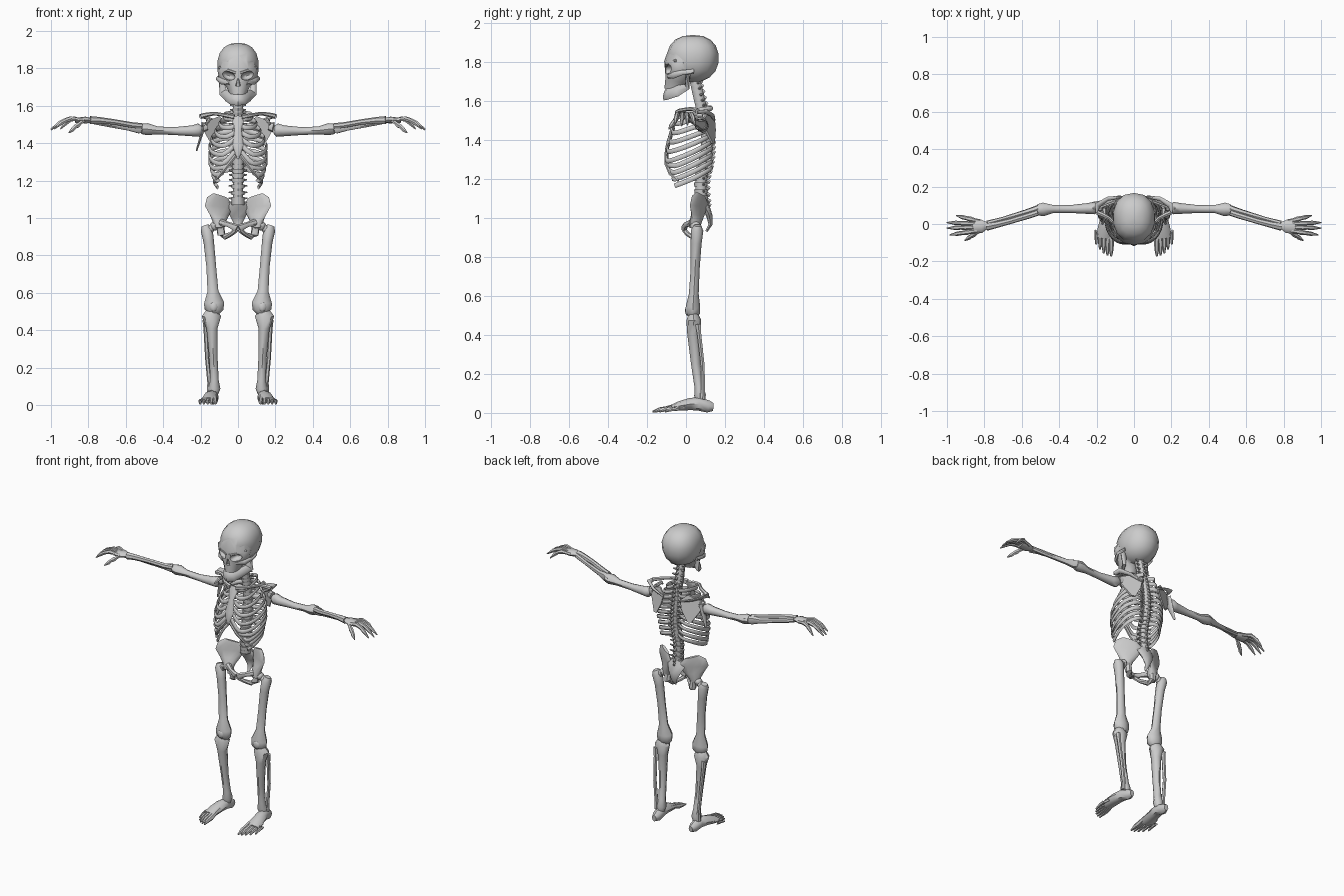
import bpy, bmesh, math
from mathutils import Vector, Matrix

bone = bpy.data.materials.new("bone_grey")
bone.diffuse_color = (0.6, 0.6, 0.6, 1)


def finish(bm, name, angle=45):
    bmesh.ops.recalc_face_normals(bm, faces=bm.faces)
    me = bpy.data.meshes.new(name)
    bm.to_mesh(me)
    bm.free()
    ob = bpy.data.objects.new(name, me)
    bpy.context.collection.objects.link(ob)
    me.materials.append(bone)
    smooth(ob, angle)
    return ob


def smooth(ob, angle=45):
    bpy.ops.object.select_all(action='DESELECT')
    ob.select_set(True)
    bpy.context.view_layer.objects.active = ob
    bpy.ops.object.shade_smooth_by_angle(angle=math.radians(angle))


def spline(pts, n):
    """Catmull-Rom refinement of a list of equal-length tuples."""
    out = []
    for i in range(len(pts) - 1):
        p = [pts[max(i - 1, 0)], pts[i], pts[i + 1], pts[min(i + 2, len(pts) - 1)]]
        for k in range(n):
            t = k / n
            out.append(tuple(0.5 * (2 * b + (c - a) * t + (2 * a - 5 * b + 4 * c - d) * t * t
                                    + (3 * b - a - 3 * c + d) * t ** 3) for a, b, c, d in zip(*p)))
    return out + [pts[-1]]


def loft(bm, pts, hint=(1, 0, 0), sides=8, s=1, n=1):
    """Tube through (x, y, z, a, b): half-width a along hint, b across; s=-1 mirrors x."""
    if n > 1:
        pts = spline(pts, n)
    P = [Vector((s * p[0], p[1], p[2])) for p in pts]
    hint = Vector((s * hint[0], hint[1], hint[2]))
    rings = []
    for i, p in enumerate(pts):
        t = (P[min(i + 1, len(P) - 1)] - P[max(i - 1, 0)]).normalized()
        u = (hint - t * hint.dot(t)).normalized()
        v = t.cross(u)
        a, b = p[3], p[-1]
        rings.append([bm.verts.new(P[i] + u * a * math.cos(q) + v * b * math.sin(q))
                      for q in (2 * math.pi * k / sides for k in range(sides))])
    for r0, r1 in zip(rings, rings[1:]):
        for k in range(sides):
            j = (k + 1) % sides
            bm.faces.new((r0[k], r0[j], r1[j], r1[k]))
    bm.faces.new(rings[0])
    bm.faces.new(rings[-1])


def ball(bm, c, r, rot=0, seg=12, rings=8):
    m = Matrix.Translation(c) @ Matrix.Rotation(rot, 4, 'Y') @ Matrix.Diagonal((*r, 1))
    return bmesh.ops.create_uvsphere(bm, u_segments=seg, v_segments=rings, radius=1, matrix=m)["verts"]


def plate(bm, pts, off):
    a = [bm.verts.new(p) for p in pts]
    b = [bm.verts.new(Vector(p) + Vector(off)) for p in pts]
    bm.faces.new(a)
    bm.faces.new(b[::-1])
    for i in range(len(a)):
        j = (i + 1) % len(a)
        bm.faces.new((a[i], a[j], b[j], b[i]))


def boolean(target, tool, op):
    mod = target.modifiers.new("cut", 'BOOLEAN')
    mod.object, mod.operation, mod.solver = tool, op, 'EXACT'
    bpy.context.view_layer.objects.active = target
    bpy.ops.object.modifier_apply(modifier=mod.name)
    bpy.data.objects.remove(tool)


# skull: cranium (slightly squared dome) and face block, with eye sockets and nose opening cut in
bm = bmesh.new()
for v in ball(bm, (0, 0, 0), (1, 1, 1), 0, 14, 9):
    k = 0.86 if v.co.z > -0.1 else 0.95
    d = [math.copysign(abs(c) ** k, c) for c in v.co]
    v.co = (d[0] * 0.113, 0.035 + d[1] * 0.133, 1.815 + d[2] * 0.122)
skull = finish(bm, "skull")
bm = bmesh.new()
loft(bm, [(0, -0.015, 1.85, 0.085, 0.075), (0, -0.03, 1.79, 0.11, 0.083), (0, -0.033, 1.74, 0.1, 0.076),
          (0, -0.052, 1.70, 0.062, 0.058), (0, -0.058, 1.655, 0.042, 0.052)], sides=12)
boolean(skull, finish(bm, "face"), 'UNION')
for s in (1, -1):
    bm = bmesh.new()
    ball(bm, (s * 0.052, -0.105, 1.762), (0.038, 0.055, 0.023), -s * 0.35)
    boolean(skull, finish(bm, "socket_cutter"), 'DIFFERENCE')
bm = bmesh.new()
loft(bm, [(0, -0.115, 1.745, 0.004, 0.02), (0, -0.112, 1.705, 0.018, 0.025)], sides=6)
boolean(skull, finish(bm, "nose_cutter"), 'DIFFERENCE')
smooth(skull)

# brows, cheek arches and lower jaw
bm = bmesh.new()
for s in (1, -1):
    loft(bm, [(0.008, -0.102, 1.775, 0.009), (0.05, -0.097, 1.79, 0.009), (0.1, -0.052, 1.805, 0.008)],
         (0, 0, 1), 6, s)
    loft(bm, [(0.045, -0.088, 1.725, 0.014, 0.01), (0.088, -0.062, 1.732, 0.018, 0.01),
              (0.112, -0.015, 1.745, 0.012, 0.007), (0.104, 0.04, 1.75, 0.012, 0.007)], (0, 0, 1), 6, s)
finish(bm, "brows_and_cheekbones")
bm = bmesh.new()
half = [(0.09, 0.012, 1.75, 0.018, 0.008), (0.08, 0.005, 1.672, 0.026, 0.009),
        (0.056, -0.045, 1.65, 0.029, 0.01), (0.03, -0.092, 1.636, 0.032, 0.012)]
loft(bm, half + [(0, -0.104, 1.634, 0.034, 0.012)] + [(-p[0], *p[1:]) for p in half[::-1]], (0, 0.3, 1))
finish(bm, "lower_jaw")

# spine: vertebra bodies with side and rear processes
column = spline([(1.71, 0.045), (1.6, 0.07), (1.5, 0.095), (1.4, 0.108), (1.3, 0.1), (1.2, 0.077), (1.08, 0.08)], 4)
bm = bmesh.new()
loft(bm, [(0, y, z, 0.026, 0.028) for z, y in column])
for i, (z, y) in enumerate(column):
    r = 0.027 + 0.009 * i / 24
    loft(bm, [(0, y, z + 0.011, r), (0, y, z - 0.011, r * 0.95)])
    loft(bm, [(0, y + 0.01, z, 0.009, 0.013), (0, y + r + 0.011, z - 0.02, 0.005, 0.01)], sides=5)
    for s in (1, -1):
        loft(bm, [(0.01, y + 0.01, z, 0.01), (r + 0.014, y + 0.018, z + 0.004, 0.004)], (0, 0, 1), 5, s)
finish(bm, "spine")

# breastbone
bm = bmesh.new()
loft(bm, [(0, -0.04, 1.545, 0.02, 0.008), (0, -0.045, 1.525, 0.033, 0.01), (0, -0.065, 1.475, 0.018, 0.009),
          (0, -0.09, 1.39, 0.029, 0.009), (0, -0.1, 1.35, 0.018, 0.008), (0, -0.1, 1.315, 0.005, 0.005)])
finish(bm, "breastbone")

for s, side in ((1, "left"), (-1, "right")):
    # ribs: upper ones reach the breastbone, lower ones the rib margin
    bm = bmesh.new()
    for i in range(10):
        zb = 1.565 - 0.034 * i
        w = 0.152 * min(1, 0.5 + 0.14 * i) - 0.008 * max(0, i - 6)
        yf = max(-0.088, -0.03 - 0.013 * i)
        d = min(0.1, 0.035 + 0.013 * i)
        path = [(0.02, 0.105, zb), (w * 0.55, 0.132, zb - 0.005), (w * 0.93, 0.09, zb - d * 0.3),
                (w, 0.02, zb - d * 0.65), (w * 0.85, yf * 0.65, zb - d * 0.95)]
        if i < 6:
            path += [(w * 0.5, yf - 0.012, zb - d), (0.018, -0.042 - 0.0105 * i, 1.525 - 0.034 * i)]
        elif i < 9:
            path += [(0.06 + 0.022 * (i - 6), -0.098 + 0.016 * (i - 6), 1.275 - 0.033 * (i - 6))]
        loft(bm, [(*p, 0.0125, 0.0065) for p in path], (0, 0.15, 1), 6, s, 3)
    loft(bm, [(0.012, -0.1, 1.335, 0.01), (0.06, -0.1, 1.275, 0.01), (0.1, -0.08, 1.225, 0.009),
              (0.128, -0.04, 1.19, 0.007)], (0, 1, 0), 6, s)
    finish(bm, side + "_ribs")

    # collarbone
    bm = bmesh.new()
    loft(bm, [(0.02, -0.045, 1.54, 0.014), (0.075, -0.03, 1.55, 0.01), (0.13, 0.03, 1.558, 0.01),
              (0.195, 0.06, 1.545, 0.014)], (0, 0, 1), 6, s, 2)
    finish(bm, side + "_collarbone")

    # shoulder blade: flat blade, ridge, socket and hook
    bm = bmesh.new()
    plate(bm, [(s * 0.06, 0.138, 1.51), (s * 0.1, 0.115, 1.545), (s * 0.18, 0.085, 1.51), (s * 0.18, 0.09, 1.46),
               (s * 0.135, 0.13, 1.38), (s * 0.112, 0.138, 1.38), (s * 0.075, 0.143, 1.45)], (0, 0.01, 0))
    loft(bm, [(0.065, 0.145, 1.5, 0.006), (0.14, 0.135, 1.525, 0.012, 0.008), (0.195, 0.1, 1.545, 0.018, 0.008),
              (0.2, 0.06, 1.54, 0.012, 0.007)], (0, 1, 0.3), 6, s)
    loft(bm, [(0.165, 0.09, 1.49, 0.02), (0.19, 0.085, 1.485, 0.028, 0.02)], (0, 0, 1), 8, s)
    loft(bm, [(0.16, 0.085, 1.52, 0.012), (0.155, 0.03, 1.525, 0.01), (0.17, 0.0, 1.5, 0.006)], (1, 0, 0), 6, s)
    if s < 0:  # stray outer spur on this side only
        loft(bm, [(0.18, 0.095, 1.5, 0.03, 0.012), (0.2, 0.1, 1.43, 0.022, 0.008), (0.222, 0.11, 1.36, 0.008, 0.005)],
             (0, 1, 0), 6, s)
    finish(bm, side + "_shoulder_blade")

    # arm bones
    bm = bmesh.new()
    loft(bm, [(0.192, 0.085, 1.472, 0.02), (0.21, 0.085, 1.47, 0.036, 0.033), (0.245, 0.083, 1.466, 0.029),
              (0.34, 0.08, 1.465, 0.021), (0.43, 0.08, 1.468, 0.021), (0.485, 0.078, 1.475, 0.032, 0.036),
              (0.515, 0.076, 1.477, 0.028, 0.03)], (0, 0, 1), 8, s)
    finish(bm, side + "_upper_arm")
    bm = bmesh.new()
    loft(bm, [(0.485, 0.095, 1.478, 0.018), (0.53, 0.075, 1.478, 0.028, 0.02), (0.58, 0.06, 1.482, 0.017),
              (0.7, 0.026, 1.5, 0.013), (0.785, 0.003, 1.518, 0.015)], (0, 0, 1), 7, s)
    loft(bm, [(0.515, 0.06, 1.492, 0.016), (0.56, 0.045, 1.495, 0.016), (0.66, 0.015, 1.513, 0.015),
              (0.74, -0.005, 1.522, 0.018), (0.79, -0.015, 1.523, 0.022)], (0, 0, 1), 7, s)
    finish(bm, side + "_forearm")

    # hand: wrist block, four fingers and thumb
    bm = bmesh.new()
    loft(bm, [(0.785, -0.008, 1.522, 0.018, 0.014), (0.815, -0.012, 1.524, 0.036, 0.018),
              (0.87, -0.015, 1.522, 0.038, 0.013)], (0, 1, 0), 8, s)
    for y0, tx, ty, tz in ((0.014, 0.95, 0.045, 1.475), (0.0, 1.0, 0.008, 1.475),
                           (-0.016, 1.0, -0.022, 1.47), (-0.034, 0.985, -0.058, 1.475), (-0.036, 0.905, -0.088, 1.455)):
        x0 = 0.825
        q = lambda f, z, r: (x0 + (tx - x0) * f, y0 + (ty - y0) * f, z, r)
        top = 1.531 if tx > 0.92 else 1.495
        loft(bm, [q(0, 1.523, 0.012), q(0.2, (1.523 + top) / 2, 0.01), q(0.42, top, 0.014),
                  q(0.58, top - 0.008, 0.011), q(0.74, top - 0.022, 0.012), q(1, tz, 0.003)], (0, 1, 0), 6, s)
    finish(bm, side + "_hand")

    # hip bone: flared wing, pubic and sitting branches around an opening
    bm = bmesh.new()
    loft(bm, [(0.1, 0.045, 0.945, 0.028, 0.026), (0.1, 0.05, 0.98, 0.038, 0.028), (0.1, 0.06, 1.015, 0.06, 0.016),
              (0.104, 0.065, 1.06, 0.086, 0.012), (0.1, 0.07, 1.095, 0.078, 0.013), (0.095, 0.075, 1.12, 0.046, 0.009)],
         (0.8, -0.5, 0), 12, s)
    loft(bm, [(0.09, 0.03, 0.975, 0.02), (0.05, 0.0, 0.965, 0.014), (0.006, -0.01, 0.945, 0.022, 0.015)],
         (0, 0, 1), 7, s)
    loft(bm, [(0.095, 0.055, 0.96, 0.022), (0.09, 0.06, 0.915, 0.022), (0.07, 0.04, 0.9, 0.016),
              (0.035, 0.01, 0.915, 0.012), (0.01, -0.008, 0.935, 0.013)], (1, 0.3, 0.3), 7, s)
    finish(bm, side + "_hip_bone")

    # thigh bone with neck and head
    bm = bmesh.new()
    loft(bm, [(0.175, 0.06, 0.96, 0.02), (0.167, 0.057, 0.935, 0.032), (0.156, 0.052, 0.87, 0.028),
              (0.143, 0.047, 0.74, 0.026, 0.023), (0.134, 0.04, 0.61, 0.029, 0.025), (0.128, 0.036, 0.545, 0.054, 0.037),
              (0.128, 0.036, 0.51, 0.05, 0.037), (0.13, 0.036, 0.49, 0.03, 0.022)], (1, 0, 0), 8, s)
    loft(bm, [(0.165, 0.055, 0.925, 0.024), (0.135, 0.052, 0.952, 0.019)], (0, 1, 0), 8, s)
    ball(bm, (s * 0.124, 0.05, 0.957), (0.025, 0.026, 0.025), 0, 8, 6)
    finish(bm, side + "_thigh_bone")

    # kneecap and shin bones
    bm = bmesh.new()
    ball(bm, (s * 0.13, 0.006, 0.525), (0.022, 0.011, 0.026), 0, 8, 6)
    finish(bm, side + "_kneecap")
    bm = bmesh.new()
    loft(bm, [(0.14, 0.038, 0.505, 0.03, 0.025), (0.142, 0.04, 0.475, 0.052, 0.038), (0.139, 0.038, 0.41, 0.03, 0.032),
              (0.131, 0.05, 0.25, 0.022, 0.024), (0.126, 0.067, 0.13, 0.023), (0.126, 0.072, 0.09, 0.032, 0.03),
              (0.13, 0.073, 0.06, 0.024)], (1, 0, 0), 8, s)
    loft(bm, [(0.174, 0.062, 0.455, 0.016), (0.172, 0.068, 0.4, 0.012), (0.165, 0.085, 0.25, 0.011),
              (0.152, 0.088, 0.12, 0.012), (0.152, 0.085, 0.07, 0.014)], (1, 0, 0), 6, s)
    finish(bm, side + "_shin_bones")

    # foot: heel and arch, then five toes
    bm = bmesh.new()
    loft(bm, [(0.132, 0.14, 0.03, 0.015, 0.02), (0.133, 0.115, 0.032, 0.028, 0.031), (0.137, 0.065, 0.047, 0.033, 0.035),
              (0.145, 0.02, 0.045, 0.038, 0.031), (0.152, -0.03, 0.036, 0.042, 0.025),
              (0.156, -0.075, 0.026, 0.043, 0.015)], (1, 0, 0), 8, s)
    for k in range(5):
        x0, x1, y1 = 0.125 + 0.014 * k, 0.122 + 0.02 * k, -0.172 + 0.004 * k * k
        r = 0.015 - 0.001 * k
        loft(bm, [(x0, -0.01, 0.044 - 0.003 * k, r), ((x0 + x1) / 2, -0.06, 0.034 - 0.002 * k, r * 0.85),
                  (x1, y1 + 0.07, 0.021, r), (x1, y1 + 0.035, 0.017, r * 0.85), (x1, y1, 0.006, 0.005)],
             (1, 0, 0), 6, s)
    finish(bm, side + "_foot")

# tail end of the spine between the hip bones
bm = bmesh.new()
loft(bm, [(0, 0.088, 1.085, 0.035, 0.025), (0, 0.1, 1.055, 0.062, 0.022), (0, 0.12, 1.01, 0.042, 0.016),
          (0, 0.125, 0.965, 0.02, 0.01), (0, 0.105, 0.93, 0.006)])
finish(bm, "sacrum")
